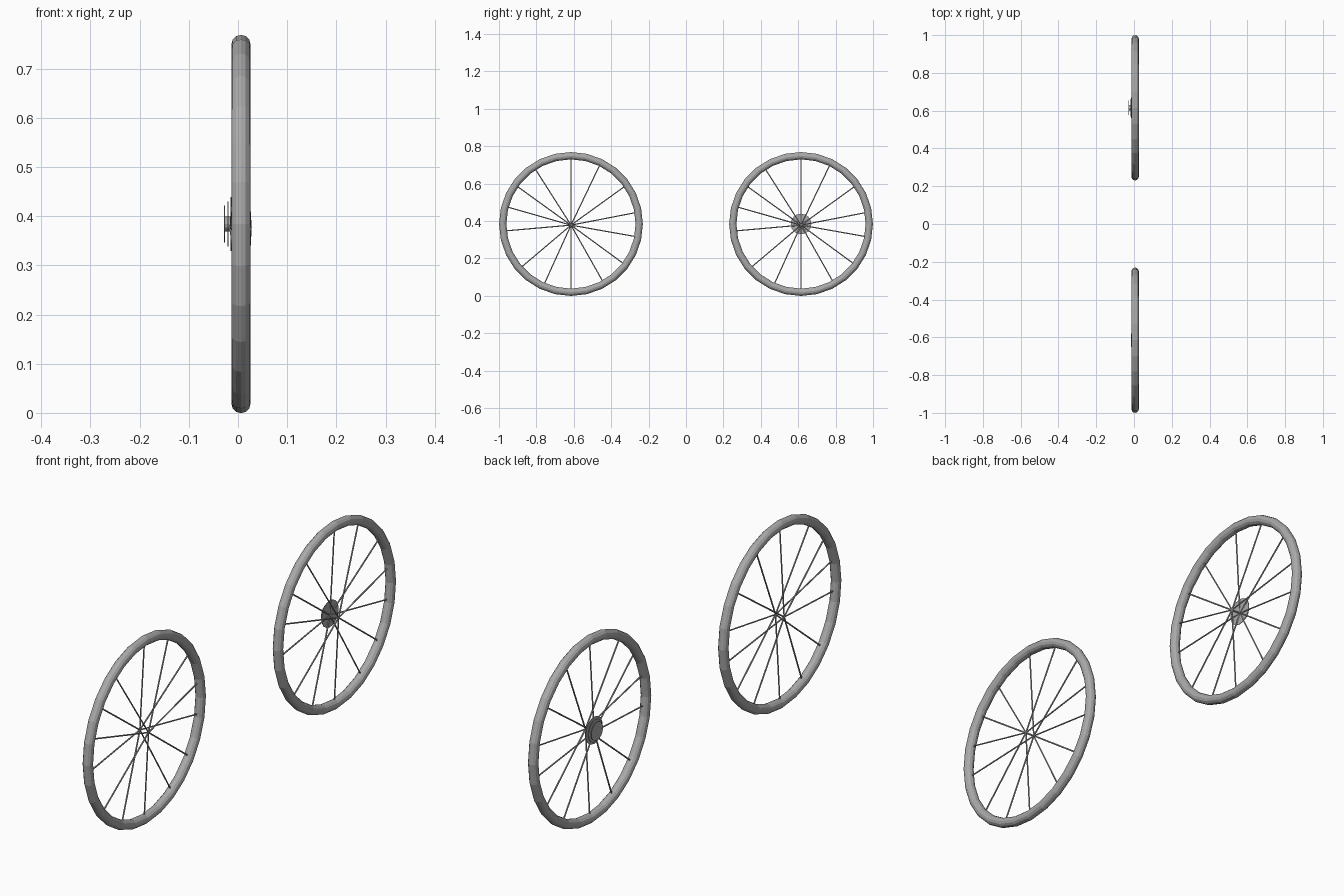
import bpy, bmesh, math
from mathutils import Vector, Matrix

if "Cube" in bpy.data.objects:
    bpy.data.objects.remove(bpy.data.objects["Cube"])

WHEEL_Y, AXLE_Z, RIM_X = 0.615, 0.384, 0.006
SPOKE_ANGLES = [90, 64, 35, 10, -11, -37, -61, -90, -114, -139, -174, 165, 145, 123]

grey = bpy.data.materials.new("metal_grey")
grey.diffuse_color = (0.40, 0.40, 0.40, 1)
grey.use_nodes = True
grey.node_tree.nodes["Principled BSDF"].inputs["Base Color"].default_value = grey.diffuse_color


def finish(bm, name, y):
    bmesh.ops.recalc_face_normals(bm, faces=bm.faces)
    mesh = bpy.data.meshes.new(name)
    bm.to_mesh(mesh)
    bm.free()
    mesh.materials.append(grey)
    ob = bpy.data.objects.new(name, mesh)
    ob.location = (0, y, AXLE_Z)
    bpy.context.collection.objects.link(ob)
    return ob


# Faceted ring tyre around the x axis
def tyre(name, y, sides=28, section=12, major=0.365, minor=0.0195):
    bm = bmesh.new()
    rings = []
    for i in range(sides):
        a = math.tau * i / sides
        ring = []
        for j in range(section):
            b = math.tau * j / section
            r = major + minor * math.cos(b)
            ring.append(bm.verts.new((RIM_X + minor * math.sin(b),
                                      r * math.cos(a), r * math.sin(a))))
        rings.append(ring)
    for i in range(sides):
        p, q = rings[i], rings[(i + 1) % sides]
        for j in range(section):
            k = (j + 1) % section
            bm.faces.new((p[j], q[j], q[k], p[k]))
    finish(bm, name, y)


# Thin rods running from alternating sides of the axle to the rim
def spokes(name, y):
    bm = bmesh.new()
    for i, deg in enumerate(SPOKE_ANGLES):
        a = math.radians(deg)
        start = Vector((-0.014 if i % 2 == 0 else 0.025, 0, -0.006))
        end = Vector((RIM_X, 0.352 * math.cos(a), 0.352 * math.sin(a)))
        d = end - start
        m = Matrix.Translation((start + end) / 2) @ d.to_track_quat('Z', 'Y').to_matrix().to_4x4()
        bmesh.ops.create_cone(bm, cap_ends=True, segments=6, radius1=0.003,
                              radius2=0.003, depth=d.length, matrix=m)
    finish(bm, name, y)


# Flat sprocket discs on the drive side
def disc(name, y, x, radius, thick, sides):
    bm = bmesh.new()
    m = Matrix.Translation((x, 0, 0)) @ Matrix.Rotation(math.pi / 2, 4, 'Y')
    bmesh.ops.create_cone(bm, cap_ends=True, segments=sides, radius1=radius,
                          radius2=radius, depth=thick, matrix=m)
    finish(bm, name, y)


for label, y in (("front", -WHEEL_Y), ("rear", WHEEL_Y)):
    tyre(label + "_tyre", y)
    spokes(label + "_spokes", y)

for i, (x, r) in enumerate(((-0.014, 0.055), (-0.020, 0.046), (-0.027, 0.038))):
    disc(f"sprocket_{i + 1}", WHEEL_Y, x, r, 0.002, 16)
disc("sprocket_core", WHEEL_Y, -0.020, 0.015, 0.013, 12)
